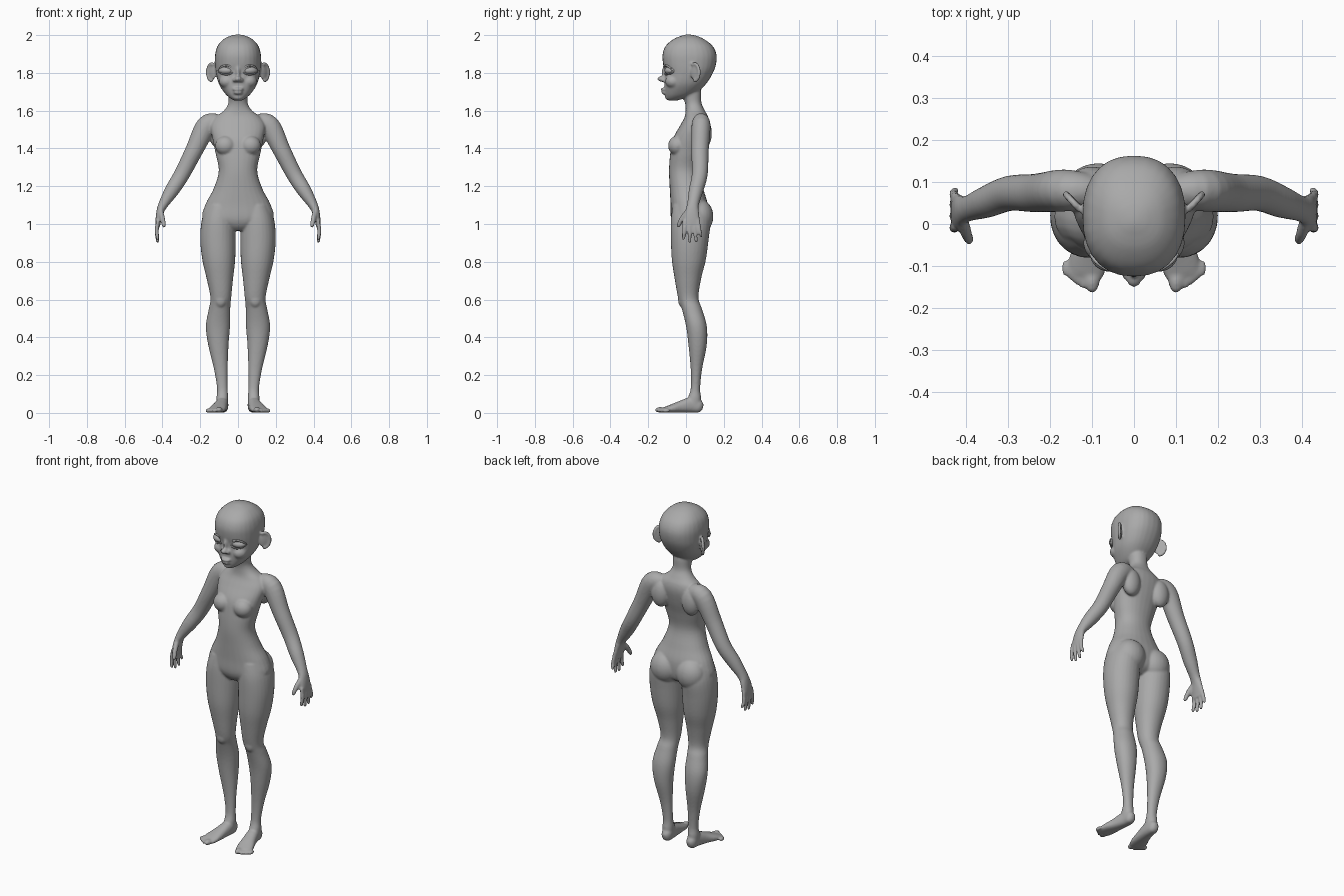
import bpy, bmesh, math
from mathutils import Vector, Matrix

cube = bpy.data.objects.get("Cube")
if cube:
    bpy.data.objects.remove(cube)

X, Y, Z = Vector((1, 0, 0)), Vector((0, 1, 0)), Vector((0, 0, 1))


def make_material(name, value):
    mat = bpy.data.materials.new(name)
    mat.use_nodes = True
    color = (value, value, value, 1)
    mat.diffuse_color = color
    mat.node_tree.nodes["Principled BSDF"].inputs["Base Color"].default_value = color
    return mat


clay = make_material("clay grey", 0.4)


def smooth_rows(rows, steps=5):
    """Catmull-Rom interpolation through rows of numbers."""
    rows = [Vector(r) for r in rows]
    out = []
    for i in range(len(rows) - 1):
        p0, p1 = rows[max(i - 1, 0)], rows[i]
        p2, p3 = rows[i + 1], rows[min(i + 2, len(rows) - 1)]
        for k in range(steps):
            t = k / steps
            out.append(0.5 * (2 * p1 + (p2 - p0) * t
                              + (2 * p0 - 5 * p1 + 4 * p2 - p3) * t * t
                              + (3 * p1 - p0 - 3 * p2 + p3) * t ** 3))
    return out + [rows[-1]]


def loft(bm, rows, ref=Y, flat=False, power=2.0, sides=28):
    """Skin rounded sections: each row is x, y, z, side radius, ref radius."""
    rows = smooth_rows(rows)
    centres = [Vector(r[:3]) for r in rows]
    rings = []
    for i, row in enumerate(rows):
        a, b = X, Y
        if not flat:
            t = (centres[min(i + 1, len(rows) - 1)] - centres[max(i - 1, 0)]).normalized()
            b = (ref - t * ref.dot(t)).normalized()
            a = t.cross(b)
        ring = []
        for k in range(sides):
            ang = math.tau * k / sides
            c, s = math.cos(ang), math.sin(ang)
            u = math.copysign(abs(c) ** (2 / power), c) * row[3]
            v = math.copysign(abs(s) ** (2 / power), s) * row[4]
            ring.append(bm.verts.new(centres[i] + a * u + b * v))
        rings.append(ring)
    for lo, hi in zip(rings, rings[1:]):
        for k in range(sides):
            n = (k + 1) % sides
            bm.faces.new((lo[k], lo[n], hi[n], hi[k]))
    bm.faces.new(rings[0][::-1])
    bm.faces.new(rings[-1])


def stack(bm, rows, power=2.2):
    """Upright loft: each row is z, centre x, half width, front y, back y."""
    loft(bm, [(cx, (f + b) / 2, z, w, (b - f) / 2) for z, cx, w, f, b in rows],
         flat=True, power=power)


def ball(bm, centre, radii, turn=0):
    mat = (Matrix.Translation(centre) @ Matrix.Rotation(turn, 4, "Z")
           @ Matrix.Diagonal((*radii, 1)))
    bmesh.ops.create_uvsphere(bm, u_segments=24, v_segments=16, radius=1, matrix=mat)


def mirror_all(bm):
    copy = bmesh.ops.duplicate(bm, geom=bm.verts[:] + bm.edges[:] + bm.faces[:])["geom"]
    for v in copy:
        if isinstance(v, bmesh.types.BMVert):
            v.co.x *= -1


def finish(bm, name):
    bmesh.ops.recalc_face_normals(bm, faces=bm.faces[:])
    mesh = bpy.data.meshes.new(name)
    bm.to_mesh(mesh)
    bm.free()
    mesh.materials.append(clay)
    for p in mesh.polygons:
        p.use_smooth = True
    ob = bpy.data.objects.new(name, mesh)
    bpy.context.collection.objects.link(ob)
    return ob


body = bmesh.new()

# Leg
stack(body, [(1.1, .09, .075, -.07, .11), (1.02, .103, .089, -.08, .13),
             (.92, .106, .094, -.08, .12), (.81, .102, .087, -.075, .105),
             (.71, .096, .07, -.06, .08), (.61, .091, .055, -.042, .066),
             (.55, .098, .057, -.022, .085), (.46, .106, .064, 0, .11),
             (.36, .104, .054, .013, .11), (.23, .091, .036, .025, .085),
             (.13, .083, .028, .025, .075), (.08, .083, .031, .01, .08),
             (.04, .083, .03, .0, .08)], power=2.1)
ball(body, (.085, .072, 1.04), (.085, .073, .09))
ball(body, (.092, -.022, .6), (.03, .02, .04))

# Foot and toes
loft(body, [(.08, .09, .03, .012, .015), (.081, .072, .034, .027, .033),
            (.083, .03, .042, .032, .041), (.094, -.03, .032, .038, .031),
            (.108, -.085, .021, .046, .02), (.116, -.122, .014, .042, .013)],
     ref=Z, power=2.4)
ball(body, (.1, -.136, .016), (.018, .029, .015))
for i in range(4):
    ball(body, (.123 + .0135 * i, -.135 + .01 * i, .012), (.009, .02, .011))

# Arm and palm
loft(body, [(.1, .078, 1.535, .045, .04), (.165, .08, 1.52, .056, .05),
            (.232, .074, 1.39, .047, .046), (.296, .073, 1.265, .042, .042),
            (.35, .053, 1.178, .038, .038), (.395, .037, 1.105, .026, .031),
            (.412, .032, 1.065, .02, .037), (.422, .03, 1.015, .015, .045),
            (.425, .03, .985, .011, .043)])

# Fingers and thumb
for root, tip, low in ((.063, .08, .93), (.041, .053, .903), (.018, .02, .9), (-.006, -.013, .915)):
    mid = (root + tip) / 2
    loft(body, [(.423, root, 1.02, .011, .012), (.43, mid, .965, .0105, .011),
                (.426, tip, low + .01, .009, .009), (.424, tip, low, .004, .004)], sides=14)
loft(body, [(.408, .01, 1.065, .013, .016), (.4, -.02, 1.03, .014, .014),
            (.393, -.038, .995, .011, .011), (.39, -.042, .98, .005, .005)], sides=14)

# Chest and shoulder blade volume
ball(body, (.066, -.045, 1.415), (.055, .05, .052))
ball(body, (.1, .095, 1.48), (.055, .042, .08))

# Ear: shell, rolled rim and lobe
lean = math.radians(48)
ball(body, (.138, .047, 1.8), (.03, .008, .044), lean)
out = Vector((math.cos(lean), math.sin(lean), 0))
rim = []
for i in range(9):
    ang = math.radians(-100 + 28 * i)
    point = Vector((.14, .046, 1.803)) + out * (.032 * math.cos(ang)) + Z * (.045 * math.sin(ang))
    rim.append((*point, .009, .009))
loft(body, rim, ref=out.cross(Z), sides=12)

# Nostril wing and cheek
ball(body, (.018, -.12, 1.762), (.012, .014, .01))
ball(body, (.058, -.068, 1.755), (.042, .042, .036))

mirror_all(body)

# Torso and neck
stack(body, [(.965, 0, .07, -.04, .06), (.99, 0, .12, -.065, .1),
             (1.03, 0, .188, -.08, .115), (1.105, 0, .172, -.082, .115),
             (1.185, 0, .13, -.086, .092), (1.28, 0, .102, -.09, .07),
             (1.37, 0, .118, -.084, .085), (1.45, 0, .135, -.07, .108),
             (1.52, 0, .145, -.032, .122), (1.565, 0, .12, -.008, .118),
             (1.6, 0, .075, -.002, .1), (1.64, 0, .051, -.005, .082),
             (1.7, 0, .052, -.025, .08), (1.74, 0, .05, -.02, .07)])

# Head
stack(body, [(1.653, 0, .018, -.092, -.05), (1.665, 0, .04, -.104, -.01),
             (1.69, 0, .068, -.111, .05), (1.74, 0, .101, -.114, .105),
             (1.8, 0, .117, -.112, .143), (1.85, 0, .122, -.122, .16),
             (1.9, 0, .121, -.124, .161), (1.945, 0, .107, -.106, .139),
             (1.98, 0, .074, -.064, .093), (1.997, 0, .037, -.022, .052),
             (2.003, 0, .008, .0, .02)], power=2.3)

# Nose, lips and chin
ball(body, (0, -.128, 1.768), (.018, .023, .016))
ball(body, (0, -.11, 1.802), (.012, .018, .042))
ball(body, (0, -.115, 1.713), (.03, .019, .009))
ball(body, (0, -.112, 1.695), (.025, .019, .01))
ball(body, (0, -.09, 1.673), (.03, .022, .018))

# Fuse all parts into one continuous skin
skin = finish(body, "body")
fuse = skin.modifiers.new("fuse", "REMESH")
fuse.mode = "VOXEL"
fuse.voxel_size = .006
fuse.use_smooth_shade = True
soften = skin.modifiers.new("soften", "SMOOTH")
soften.factor = .5
soften.iterations = 5

# Eyes
eyes = bmesh.new()
ball(eyes, (.062, -.08, 1.812), (.042, .033, .023), math.radians(15))
mirror_all(eyes)
finish(eyes, "eyes")

# Upper and lower eyelids
lids = bmesh.new()
for bulge, thick in ((.027, .005), (-.021, .004)):
    loft(lids, [(.02, -.104, 1.808, .002, .002),
                (.04, -.11, 1.812 + bulge * .8, thick, thick),
                (.065, -.106, 1.812 + bulge, thick, thick),
                (.09, -.089, 1.812 + bulge * .7, thick, thick),
                (.106, -.07, 1.812, .002, .002)], sides=10)
mirror_all(lids)
finish(lids, "eyelids")
